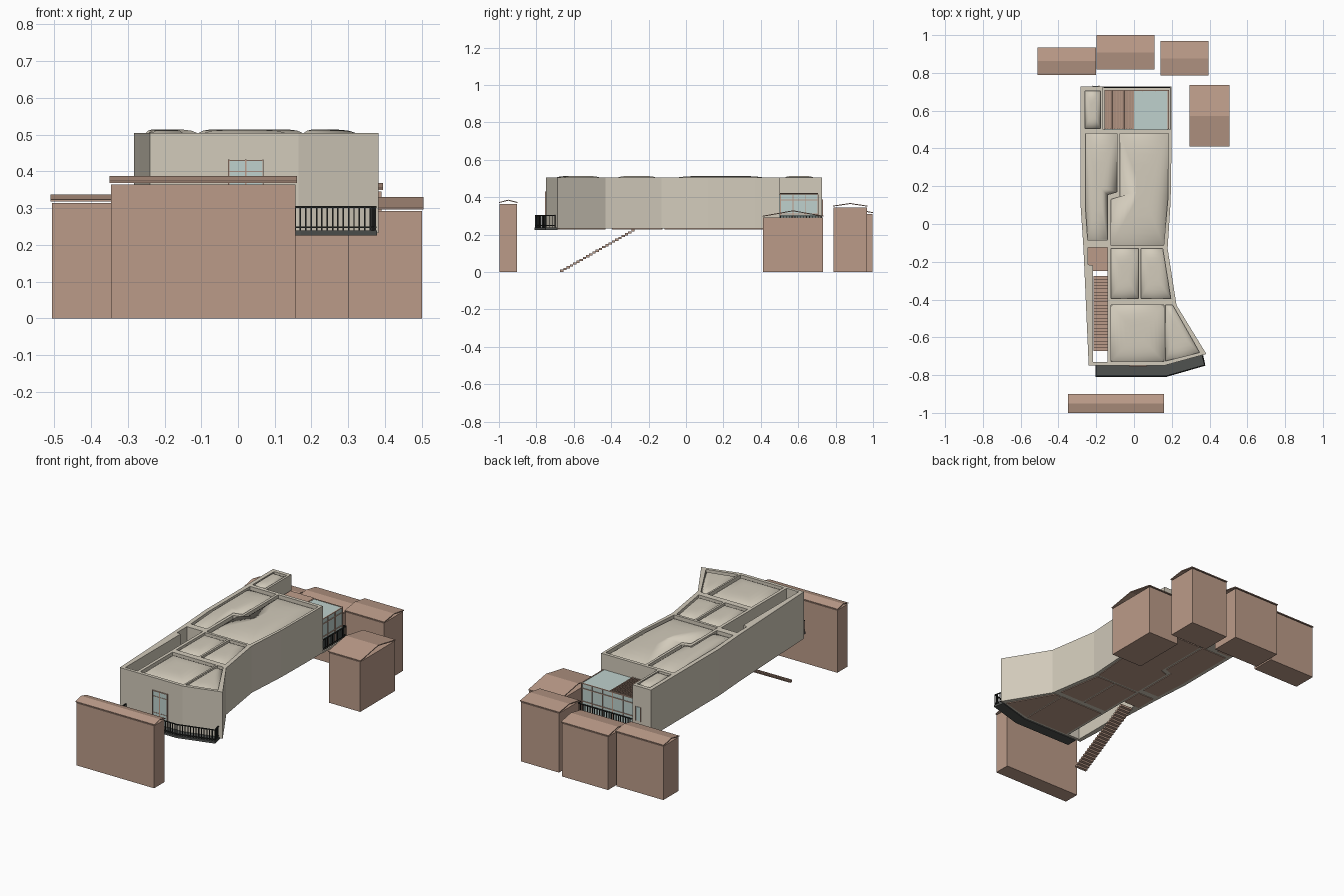
import bpy, bmesh, math
from mathutils import Vector, Matrix

if "Cube" in bpy.data.objects:
    bpy.data.objects.remove(bpy.data.objects["Cube"])


def material(name, rgb):
    m = bpy.data.materials.new(name)
    m.use_nodes = True
    m.diffuse_color = (*rgb, 1)
    m.node_tree.nodes["Principled BSDF"].inputs["Base Color"].default_value = (*rgb, 1)
    return m


CREAM = material("cream plaster", (0.65, 0.60, 0.50))
CLAY = material("clay brown", (0.50, 0.33, 0.25))
GLASS = material("pale glass", (0.52, 0.64, 0.61))
SLATE = material("dark slate", (0.08, 0.085, 0.08))
IRON = material("black iron", (0.02, 0.022, 0.02))


def add_object(name, bm, mat, smooth=False):
    bmesh.ops.recalc_face_normals(bm, faces=bm.faces)
    me = bpy.data.meshes.new(name)
    bm.to_mesh(me)
    bm.free()
    me.materials.append(mat)
    me.polygons.foreach_set("use_smooth", [smooth] * len(me.polygons))
    ob = bpy.data.objects.new(name, me)
    bpy.context.collection.objects.link(ob)
    return ob


def box(bm, x0, x1, y0, y1, z0, z1, tilt=0):
    size = Matrix.Diagonal((x1 - x0, y1 - y0, z1 - z0, 1))
    place = Matrix.Translation(((x0 + x1) / 2, (y0 + y1) / 2, (z0 + z1) / 2))
    bmesh.ops.create_cube(bm, size=1, matrix=place @ Matrix.Rotation(tilt, 4, 'Y') @ size)


def prism(bm, pts, z0, z1):
    face = bm.faces.new([bm.verts.new((x, y, z0)) for x, y in pts])
    out = bmesh.ops.extrude_face_region(bm, geom=[face], use_keep_orig=True)
    for v in out["geom"]:
        if isinstance(v, bmesh.types.BMVert):
            v.co.z = z1


def beam(bm, p, q, width, height):
    p, q = Vector(p), Vector(q)
    d = q - p
    m = Matrix.Translation((p + q) / 2) @ Matrix.Rotation(math.atan2(d.y, d.x), 4, 'Z')
    bmesh.ops.create_cube(bm, size=1, matrix=m @ Matrix.Diagonal((d.length + width, width, height, 1)))


def rect(x0, x1, y0, y1):
    return [(x0, y0), (x1, y0), (x1, y1), (x0, y1)]


# Floor plan: outer wall, stairwell and rooms
BASE, TOP = 0.232, 0.505
outline = [(-0.283, 0.728), (-0.165, 0.728), (-0.165, 0.5), (0.198, 0.5), (0.198, 0.37),
           (0.194, 0.12), (0.178, -0.13), (0.225, -0.43), (0.383, -0.688), (0.165, -0.748),
           (-0.24, -0.748), (-0.268, -0.12), (-0.283, 0.1)]
stairwell = [(-0.243, -0.125), (-0.14, -0.125), (-0.14, -0.73), (-0.217, -0.73),
             (-0.217, -0.22), (-0.243, -0.215)]
rooms = {
    "tower": rect(-0.26, -0.178, 0.505, 0.705),
    "long": [(-0.258, 0.48), (-0.09, 0.48), (-0.09, 0.17), (-0.14, 0.155), (-0.14, -0.085),
             (-0.245, -0.085), (-0.258, 0.1)],
    "large": [(-0.075, 0.48), (0.183, 0.48), (0.18, 0.14), (0.157, -0.115),
              (-0.123, -0.115), (-0.123, 0.13), (-0.075, 0.145)],
    "middle": rect(-0.122, 0.024, -0.395, -0.13),
    "side": [(0.036, -0.13), (0.152, -0.13), (0.195, -0.395), (0.036, -0.395)],
    "front": rect(-0.122, 0.158, -0.728, -0.43),
    "corner": [(0.168, -0.43), (0.205, -0.43), (0.347, -0.68), (0.168, -0.725)],
}

# Walls: a filled plan with a hole for every room
plan = bpy.data.curves.new("plan", 'CURVE')
plan.dimensions, plan.fill_mode, plan.extrude = '2D', 'BOTH', (TOP - BASE) / 2
for loop in [outline, stairwell, *rooms.values()]:
    spline = plan.splines.new('POLY')
    spline.points.add(len(loop) - 1)
    for point, (x, y) in zip(spline.points, loop):
        point.co = (x, y, 0, 1)
    spline.use_cyclic_u = True
temp = bpy.data.objects.new("plan", plan)
bpy.context.collection.objects.link(temp)
graph = bpy.context.evaluated_depsgraph_get()
bm = bmesh.new()
bm.from_mesh(bpy.data.meshes.new_from_object(temp.evaluated_get(graph)))
bpy.data.objects.remove(temp)
bmesh.ops.remove_doubles(bm, verts=bm.verts, dist=0.0001)
bmesh.ops.translate(bm, verts=bm.verts, vec=(0, 0, (TOP + BASE) / 2))
add_object("walls", bm, CREAM)

# Each room has a domed roof cushion and a floor
floors = bmesh.new()
for name, loop in rooms.items():
    prism(floors, loop, 0.228, 0.24)
    c = sum((Vector((x, y, 0)) for x, y in loop), Vector()) / len(loop)
    if name == "long":
        c = Vector((-0.19, 0.2, 0))
    elif name == "large":
        c = Vector((0.04, 0.18, 0))
    bm = bmesh.new()
    rings = []
    for s in (1, 0.98, 0.94, 0.87, 0.77, 0.63, 0.45, 0.25):
        z = 0.483 + 0.031 * (1 - s ** 5)
        rings.append([bm.verts.new(c + (Vector((x, y, 0)) - c) * s + Vector((0, 0, z))) for x, y in loop])
    for a, b in zip(rings, rings[1:]):
        for i in range(len(loop)):
            j = (i + 1) % len(loop)
            bm.faces.new((a[i], a[j], b[j], b[i]))
    bm.faces.new(rings[-1])
    add_object(name + "_roof_cushion", bm, CREAM, True)
prism(floors, rect(-0.243, -0.14, -0.25, -0.125), 0.228, 0.24)
add_object("floors", floors, CLAY)

# Stair down to the ground
bm = bmesh.new()
STEPS = 23
for i in range(STEPS):
    y, z = -0.275 - i * 0.0173, 0.228 - i * 0.0098
    box(bm, -0.215, -0.14, y - 0.0175, y, z - 0.012, z)
add_object("stair", bm, CLAY)

# Terrace slab, glazed room and slatted roof
bm = bmesh.new()
prism(bm, rect(-0.165, 0.198, 0.5, 0.728), 0.228, 0.238)
add_object("terrace_slab", bm, CREAM)
bm = bmesh.new()
box(bm, -0.155, 0.18, 0.5, 0.705, 0.238, 0.414)
add_object("glazed_room", bm, GLASS)

bm = bmesh.new()
for i in range(6):
    x = -0.155 + i * 0.067
    box(bm, x - 0.002, x + 0.002, 0.702, 0.709, 0.238, 0.416)
for i in range(4):
    y = 0.505 + i * 0.0665
    box(bm, 0.177, 0.184, y - 0.002, y + 0.002, 0.238, 0.416)
for z in (0.31, 0.385, 0.414):
    box(bm, -0.155, 0.184, 0.703, 0.709, z - 0.002, z + 0.002)
    box(bm, 0.178, 0.184, 0.503, 0.709, z - 0.002, z + 0.002)
box(bm, -0.155, 0, 0.503, 0.705, 0.41, 0.415)
for i in range(12):
    x = -0.148 + i * 0.0127
    box(bm, x - 0.0055, x + 0.0055, 0.503, 0.705, 0.418, 0.421, 0.3)
add_object("glazing_frame_and_slats", bm, CLAY)

# Front door and tower window
panes, frame = bmesh.new(), bmesh.new()
box(panes, -0.025, 0.068, -0.752, -0.745, 0.24, 0.43)
box(panes, -0.218, -0.185, 0.724, 0.731, 0.305, 0.385)
for x in (-0.025, 0.0215, 0.068):
    box(frame, x - 0.002, x + 0.002, -0.755, -0.745, 0.24, 0.432)
for z in (0.305, 0.4, 0.43):
    box(frame, -0.025, 0.068, -0.754, -0.745, z - 0.0015, z + 0.0015)
for x in (-0.218, -0.185):
    box(frame, x - 0.002, x + 0.002, 0.724, 0.733, 0.303, 0.387)
add_object("window_panes", panes, GLASS)
add_object("window_frames", frame, CLAY)

# Balcony slab
bm = bmesh.new()
prism(bm, [(-0.205, -0.745), (-0.205, -0.81), (0.17, -0.81), (0.378, -0.75), (0.365, -0.688),
           (0.165, -0.745)], 0.226, 0.239)
add_object("balcony_slab", bm, SLATE)


# Railings follow a path with evenly spaced bars
def railing(name, path, z0, z1):
    bm = bmesh.new()
    for a, b in zip(path, path[1:]):
        a, b = Vector((*a, 0)), Vector((*b, 0))
        for z in (z0 + 0.01, z1):
            beam(bm, a + Vector((0, 0, z)), b + Vector((0, 0, z)), 0.005, 0.005)
        n = max(2, round((b - a).length / 0.015))
        for i in range(n + 1):
            p = a.lerp(b, i / n)
            box(bm, p.x - 0.002, p.x + 0.002, p.y - 0.002, p.y + 0.002, z0, z1)
    add_object(name, bm, IRON)


railing("balcony_railing", [(-0.2, -0.75), (-0.2, -0.805), (0.17, -0.805), (0.374, -0.747),
                            (0.362, -0.7)], 0.238, 0.303)
railing("terrace_railing", [(-0.16, 0.722), (0.192, 0.722), (0.192, 0.505)], 0.238, 0.3)


# Neighbouring houses: plain block and thin gabled roof, ridge along x
def house(name, x0, x1, y0, y1, eave, ridge):
    bm = bmesh.new()
    box(bm, x0 + 0.004, x1 - 0.004, y0 + 0.003, y1 - 0.003, 0, eave - 0.004)
    add_object(name + "_block", bm, CLAY)
    bm = bmesh.new()
    mid, t = (y0 + y1) / 2, 0.005
    section = [(y0, eave), (mid, ridge - t), (y1, eave), (y1, eave + t), (mid, ridge), (y0, eave + t)]
    ends = [[bm.verts.new((x, y, z)) for y, z in section] for x in (x0, x1)]
    for i in range(6):
        j = (i + 1) % 6
        bm.faces.new((ends[0][i], ends[0][j], ends[1][j], ends[1][i]))
    for e in ends:
        bm.faces.new((e[0], e[1], e[4], e[5]))
        bm.faces.new((e[1], e[2], e[3], e[4]))
    add_object(name + "_roof", bm, CLAY)


house("back_right_house", -0.51, -0.2, 0.79, 0.935, 0.318, 0.337)
house("back_middle_house", -0.198, 0.108, 0.818, 1.0, 0.315, 0.337)
house("back_left_house", 0.14, 0.395, 0.785, 0.97, 0.35, 0.369)
house("left_house", 0.295, 0.505, 0.41, 0.735, 0.296, 0.33)
house("front_house", -0.35, 0.16, -1.0, -0.9, 0.369, 0.387)
